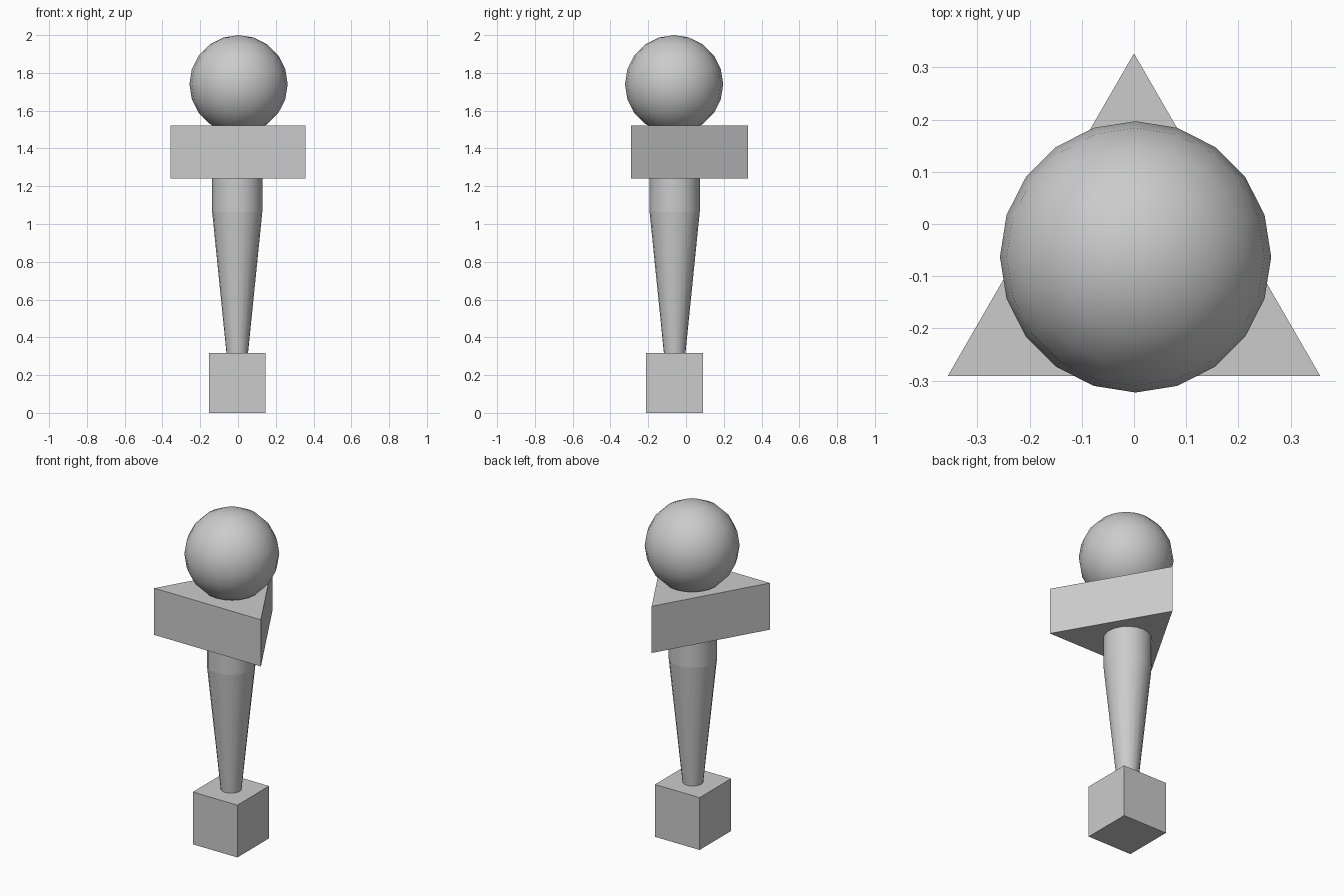
import bpy
import bmesh
from math import sin, cos, pi, radians
from mathutils import Matrix

cube = bpy.data.objects.get("Cube")
if cube:
    bpy.data.objects.remove(cube, do_unlink=True)

grey = bpy.data.materials.new("light_grey")
grey.use_nodes = True
colour = (0.6, 0.6, 0.6, 1)
grey.diffuse_color = colour
grey.node_tree.nodes["Principled BSDF"].inputs["Base Color"].default_value = colour


def finish(name, bm, smooth=False):
    bmesh.ops.recalc_face_normals(bm, faces=bm.faces)
    mesh = bpy.data.meshes.new(name)
    bm.to_mesh(mesh)
    bm.free()
    mesh.materials.append(grey)
    obj = bpy.data.objects.new(name, mesh)
    bpy.context.collection.objects.link(obj)
    if smooth:
        bpy.ops.object.select_all(action="DESELECT")
        obj.select_set(True)
        bpy.context.view_layer.objects.active = obj
        bpy.ops.object.shade_smooth_by_angle(angle=radians(40))
    return obj


def column(name, sides, centre, bottom, top, smooth=False):
    """Closed upright solid between two (radius, z) rings, first corner at the back."""
    bm = bmesh.new()
    rings = []
    for radius, z in (bottom, top):
        rings.append([bm.verts.new((centre[0] + radius * sin(2 * pi * i / sides),
                                    centre[1] + radius * cos(2 * pi * i / sides), z))
                      for i in range(sides)])
    for ring in rings:
        bm.faces.new(ring)
    low, high = rings
    for i in range(sides):
        j = (i + 1) % sides
        bm.faces.new((low[i], low[j], high[j], high[i]))
    return finish(name, bm, smooth)


# Square foot block
bm = bmesh.new()
bmesh.ops.create_cube(bm, size=1, matrix=Matrix.Translation((-0.004, -0.062, 0.158))
                      @ Matrix.Diagonal((0.298, 0.302, 0.316, 1)))
finish("base_block", bm)

# Tapered shaft and straight collar
axis = (-0.004, -0.06)
column("tapered_shaft", 20, axis, (0.057, 0.316), (0.133, 1.066), True)
column("collar", 20, axis, (0.133, 1.066), (0.133, 1.26), True)

# Triangular platform pointing to the back
column("triangular_platform", 3, (0, -0.085), (0.412, 1.24), (0.412, 1.522))

# Ball on top
bm = bmesh.new()
bmesh.ops.create_uvsphere(bm, u_segments=20, v_segments=10, radius=0.26,
                          matrix=Matrix.Translation((0.003, -0.063, 1.74)))
finish("ball", bm, True)
